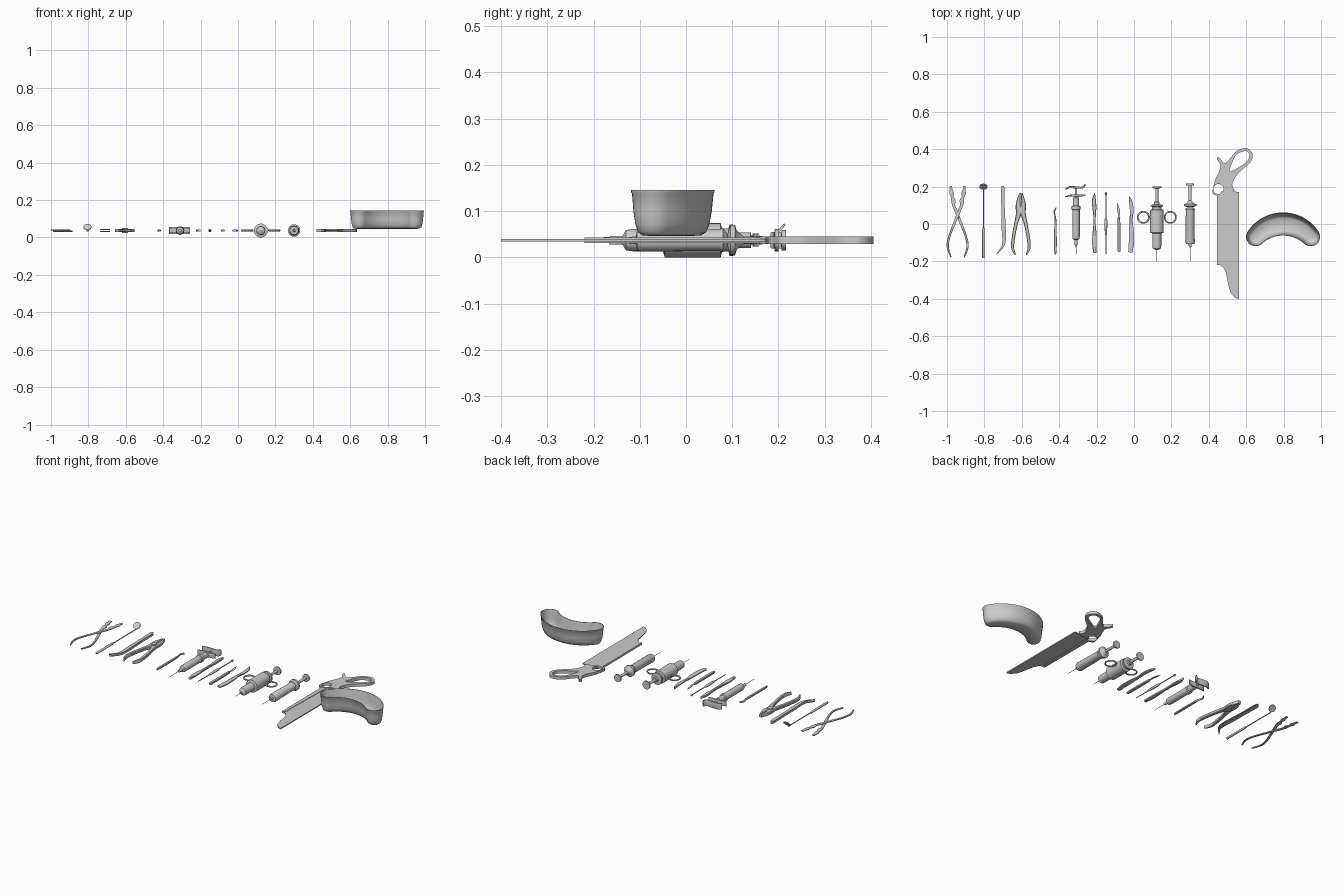
import bpy, bmesh, math
from mathutils import Vector, Matrix

if "Cube" in bpy.data.objects:
    bpy.data.objects.remove(bpy.data.objects["Cube"])

ZC = 0.037


def finish(name, bm, angle=35):
    bmesh.ops.recalc_face_normals(bm, faces=bm.faces)
    me = bpy.data.meshes.new(name)
    bm.to_mesh(me)
    bm.free()
    ob = bpy.data.objects.new(name, me)
    bpy.context.collection.objects.link(ob)
    bpy.ops.object.select_all(action='DESELECT')
    ob.select_set(True)
    bpy.context.view_layer.objects.active = ob
    bpy.ops.object.shade_smooth_by_angle(angle=math.radians(angle))
    return ob


def spline(pts, closed=False, n=6):
    P = [Vector(p) for p in pts]
    k, out = len(P), []
    for i in range(k if closed else k - 1):
        g = (lambda j: P[j % k]) if closed else (lambda j: P[max(0, min(k - 1, j))])
        a, b, c, d = g(i - 1), g(i), g(i + 1), g(i + 2)
        for s in range(n):
            t = s / n
            out.append(0.5 * (2 * b + (c - a) * t + (2 * a - 5 * b + 4 * c - d) * t * t
                              + (3 * b - a - 3 * c + d) * t ** 3))
    if not closed:
        out.append(P[-1])
    return out


def lathe(name, x, prof, z=ZC, seg=24):
    """Turned part along y from (y, radius) pairs."""
    bm = bmesh.new()
    rings = [[bm.verts.new((x + r * math.cos(2 * math.pi * i / seg), y,
                            z + r * math.sin(2 * math.pi * i / seg))) for i in range(seg)]
             for y, r in prof]
    for a, b in zip(rings, rings[1:]):
        for i in range(seg):
            bm.faces.new((a[i], a[(i + 1) % seg], b[(i + 1) % seg], b[i]))
    bm.faces.new(rings[0])
    bm.faces.new(rings[-1])
    return finish(name, bm)


def ribbon(name, pts, h=0.006, z=ZC, mirror=None, n=6, dz=0.0):
    """Flat bar along (x, y, half width) points, optionally mirrored about x."""
    bm = bmesh.new()
    S = spline(pts, n=n)
    sides = [(1, 0)] if mirror is None else [(1, dz), (-1, -dz)]
    for sgn, off in sides:
        rings = []
        for i, p in enumerate(S):
            t = (S[min(i + 1, len(S) - 1)] - S[max(i - 1, 0)]).xy.normalized()
            nv = Vector((-t.y, t.x)) * max(p.z, 0.001)
            ring = []
            for u, v in ((-1, -.6), (-.7, -1), (.7, -1), (1, -.6), (1, .6), (.7, 1), (-.7, 1), (-1, .6)):
                q = p.xy + nv * u
                qx = q.x if sgn > 0 else 2 * mirror - q.x
                ring.append(bm.verts.new((qx, q.y, z + off + v * h)))
            rings.append(ring)
        for a, b in zip(rings, rings[1:]):
            for i in range(8):
                bm.faces.new((a[i], a[(i + 1) % 8], b[(i + 1) % 8], b[i]))
        bm.faces.new(rings[0])
        bm.faces.new(rings[-1])
    return finish(name, bm)


def plate(name, loops, h, z=ZC):
    """Extruded flat outline; inner loops become holes."""
    cu = bpy.data.curves.new(name, 'CURVE')
    cu.dimensions, cu.fill_mode, cu.extrude = '2D', 'BOTH', h
    for lp in loops:
        sp = cu.splines.new('POLY')
        sp.points.add(len(lp) - 1)
        for q, p in zip(sp.points, lp):
            q.co = (p[0], p[1], 0, 1)
        sp.use_cyclic_u = True
    tmp = bpy.data.objects.new(name + "_curve", cu)
    bpy.context.collection.objects.link(tmp)
    bpy.context.view_layer.update()
    me = bpy.data.meshes.new_from_object(tmp.evaluated_get(bpy.context.evaluated_depsgraph_get()))
    bpy.data.objects.remove(tmp)
    bm = bmesh.new()
    bm.from_mesh(me)
    bmesh.ops.remove_doubles(bm, verts=bm.verts, dist=1e-5)
    bmesh.ops.translate(bm, verts=bm.verts, vec=(0, 0, z))
    return finish(name, bm)


# crossed clamp with ridged grips
C = -0.943
ribbon("clamp_arms", [(-.978, -.178, .003), (-.996, -.12, .006), (-.985, -.06, .006), (-.958, .01, .007),
                      (-.938, .06, .008), (-.922, .1, .008), (-.92, .125, .012), (-.914, .145, .007),
                      (-.911, .165, .012), (-.908, .185, .007), (-.906, .202, .008)],
       h=.0035, mirror=C, dz=.003)
lathe("clamp_pivot", C, [(.03, .004), (.033, .007), (.043, .007), (.046, .004)], seg=12)

# inspection mirror
lathe("mirror_handle", -.805, [(-.182, .004), (-.178, .0065), (-.03, .0065), (-.015, .003), (.19, .003)], seg=16)
bm = bmesh.new()
bmesh.ops.create_cone(bm, cap_ends=True, segments=32, radius1=.021, radius2=.021, depth=.005,
                      matrix=Matrix.Translation((-.805, .2, .056)) @ Matrix.Rotation(math.radians(48), 4, 'X'))
finish("mirror_head", bm)

# bent tweezers, two leaves
for k, s in (("upper", 1), ("lower", -1)):
    ribbon("tweezer_" + k, [(-.702, .202, .006), (-.702, .18, .010), (-.700, .08, .009), (-.697, -.02, .011),
                            (-.695, -.09, .009), (-.705, -.125, .006), (-.735, -.162, .002)],
           h=.003, z=ZC + .005 * s)

# pliers
P = -.605
ribbon("plier_arms", [(-.634, -.165, .003), (-.649, -.125, .008), (-.643, -.06, .009), (-.629, .01, .010),
                      (-.616, .06, .015), (-.617, .09, .016), (-.618, .12, .011), (-.609, .165, .004)],
       h=.009, mirror=P)
plate("plier_pivot", [[(P + .016 * math.cos(a * .3927), .075 + .016 * math.sin(a * .3927)) for a in range(16)]], .014)

# small hooked probe
ribbon("probe", [(-.42, -.162, .004), (-.42, -.12, .007), (-.42, 0, .006), (-.421, .04, .003),
                 (-.427, .065, .004), (-.416, .088, .002)], h=.005)

# syringe with curved thumb rest
lathe("thumb_syringe", -.31, [(-.2, .001), (-.115, .0015), (-.113, .008), (-.085, .009), (-.08, .018), (-.07, .02),
                              (.075, .02), (.078, .023), (.095, .023), (.098, .017), (.14, .017),
                              (.142, .006), (.195, .006)])
ribbon("thumb_syringe_grip", [(-.368, .146, .003), (-.34, .152, .005), (-.31, .152, .007),
                              (-.28, .152, .005), (-.258, .156, .003)], h=.014)
ribbon("thumb_syringe_rest", [(-.367, .186, .004), (-.345, .197, .005), (-.315, .196, .006),
                              (-.285, .194, .005), (-.268, .2, .005), (-.262, .214, .003)], h=.018)

# slender knives and probes
ribbon("double_blade", [(-.211, .162, .003), (-.214, .13, .010), (-.212, .09, .011), (-.211, .05, .007),
                        (-.211, .0, .006), (-.211, -.03, .009), (-.212, -.1, .012), (-.209, -.155, .008)], h=.006)
lathe("needle_probe", -.15, [(-.16, .002), (-.06, .003), (-.05, .006), (.01, .008), (.03, .006), (.035, .003),
                             (.155, .003), (.157, .006), (.163, .007), (.17, .003)], seg=16)
ribbon("scalpel_handle", [(-.08, -.15, .006), (-.08, -.11, .009), (-.081, .02, .007), (-.082, .035, .003)], h=.006)
ribbon("scalpel_blade", [(-.082, .03, .003), (-.081, .06, .006), (-.085, .085, .006), (-.09, .112, .001)], h=.002)
ribbon("broad_knife", [(-.026, .148, .002), (-.018, .12, .009), (-.012, .07, .010), (-.016, .02, .008),
                       (-.014, -.03, .012), (-.014, -.1, .014), (-.02, -.152, .011)], h=.005)

# ringed syringe
X = .122
lathe("ring_syringe", X, [(-.2, .001), (-.14, .0015), (-.138, .008), (-.13, .022), (-.115, .024), (-.05, .024),
                          (-.046, .037), (.075, .037), (.078, .025), (.092, .025), (.094, .034), (.102, .034),
                          (.104, .014), (.118, .014), (.12, .008), (.19, .008), (.192, .024), (.2, .024)])
for s in (-1, 1):
    bm = bmesh.new()
    circ = [[bm.verts.new((X + s * .072 + (.03 + .0045 * math.cos(v * math.pi / 4)) * math.cos(u * math.pi / 16),
                           .036 + (.03 + .0045 * math.cos(v * math.pi / 4)) * math.sin(u * math.pi / 16),
                           ZC + .0045 * math.sin(v * math.pi / 4))) for v in range(8)] for u in range(32)]
    for u in range(32):
        for v in range(8):
            bm.faces.new((circ[u][v], circ[u][(v + 1) % 8], circ[(u + 1) % 32][(v + 1) % 8], circ[(u + 1) % 32][v]))
    finish("finger_ring", bm, 60)

# plain syringe
lathe("plain_syringe", .3, [(-.2, .001), (-.125, .0015), (-.123, .007), (-.108, .008), (-.106, .022), (-.098, .025),
                            (.07, .023), (.08, .026), (.09, .014), (.096, .033), (.106, .033), (.11, .02),
                            (.125, .008), (.205, .008), (.207, .022), (.216, .022)])

# bone saw: pierced handle, spine, blade
outer = spline([(.42, .177), (.436, .24), (.456, .283), (.462, .316), (.444, .346), (.453, .358), (.484, .325),
                (.511, .348), (.549, .39), (.602, .405), (.634, .375), (.622, .33), (.572, .285), (.543, .252),
                (.525, .209), (.536, .178), (.49, .171), (.452, .152), (.424, .16)], True)
hole = spline([(.522, .321), (.549, .372), (.597, .39), (.617, .369), (.602, .332), (.554, .3), (.511, .28)], True)
eye = [(.452 + .027 * math.cos(a * math.pi / 12), .187 + .027 * math.sin(a * math.pi / 12)) for a in range(24)]
plate("saw_handle", [outer, hole, eye], .0085)
plate("saw_blade", [[(.464, .175), (.561, .172), (.561, -.4), (.54, -.395), (.515, -.365), (.503, -.32),
                     (.492, -.26), (.478, -.232), (.452, -.215)]], .003)
plate("saw_spine", [[(.443, .16), (.47, .16), (.462, -.205), (.456, -.22), (.445, -.22)]], .006)

# kidney dish: outline around an arc, drawn in towards the arc for each level
R, A, DX, DY = .193, .866, .797, -.193
arc = lambda a: Vector((DX + R * math.sin(a), DY + R * math.cos(a)))
rim = []
for i in range(25):
    a = -A + 2 * A * i / 24
    rim.append((a, Vector((math.sin(a), math.cos(a))) * (.062 - .011 * (a / A) ** 2)))
for i in range(1, 12):
    b = A + math.pi * i / 12
    rim.append((A, Vector((math.sin(b), math.cos(b))) * .051))
for i in range(25):
    a = A - 2 * A * i / 24
    rim.append((a, -Vector((math.sin(a), math.cos(a))) * (.062 - .011 * (a / A) ** 2)))
for i in range(1, 12):
    b = math.pi - A + math.pi * i / 12
    rim.append((-A, Vector((math.sin(b), math.cos(b))) * .051))
bm = bmesh.new()
levels = [(.96, .138), (1.0, .141), (1.0, .145), (.95, .145), (.93, .139), (.86, .10), (.78, .075), (.66, .058),
          (.5, .051), (0, .05)]
levels = [(0, .046), (.52, .047), (.7, .054), (.82, .072), (.9, .1)] + levels
rings = []
for f, z in levels:
    rings.append([bm.verts.new((*(arc(a) + o * f), z)) for a, o in rim])
for p, q in zip(rings, rings[1:]):
    for i in range(len(rim)):
        j = (i + 1) % len(rim)
        bm.faces.new((p[i], p[j], q[j], q[i]))
bmesh.ops.remove_doubles(bm, verts=bm.verts, dist=1e-5)
finish("kidney_dish", bm, 50)
